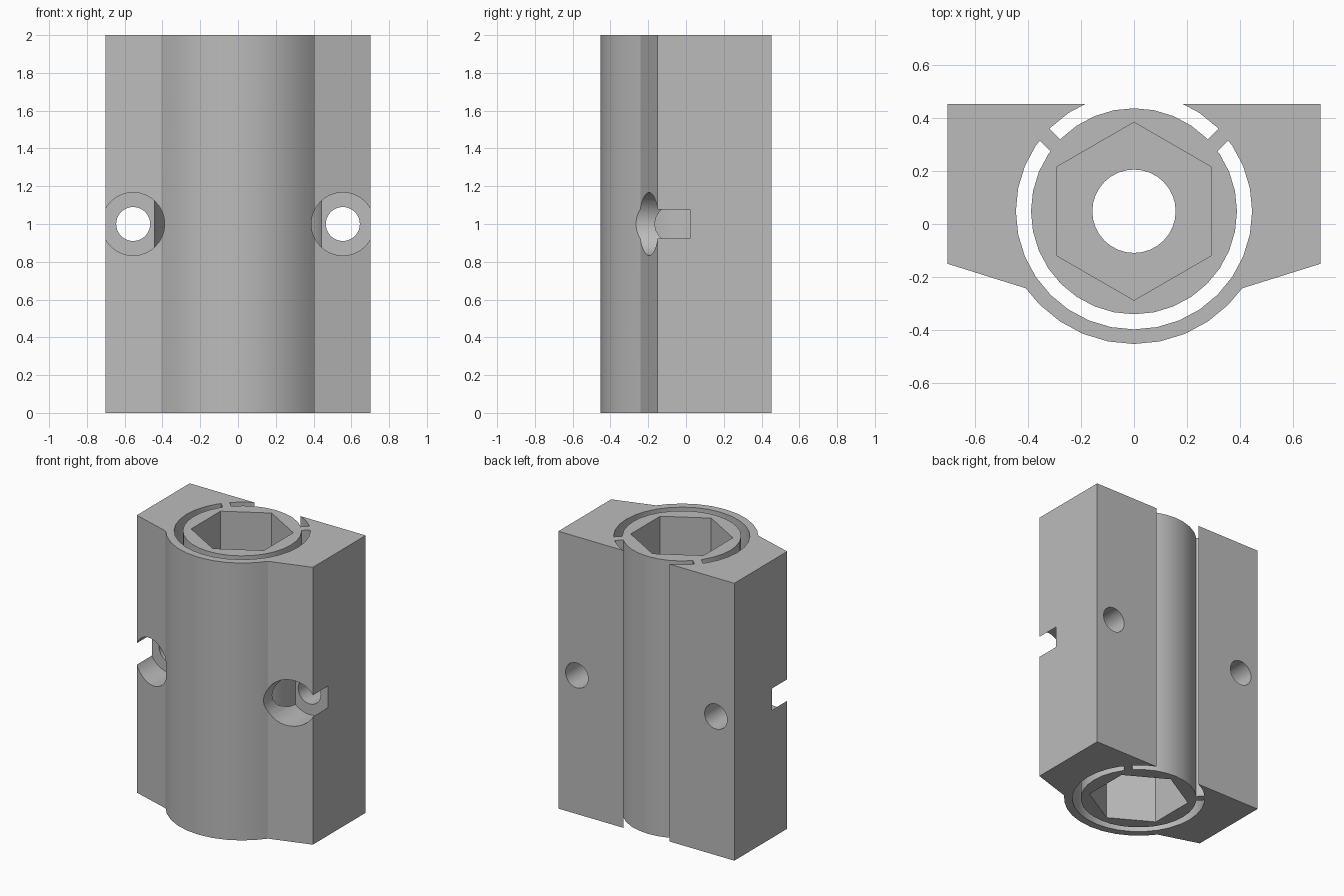
import bpy, bmesh, math

if "Cube" in bpy.data.objects:
    bpy.data.objects.remove(bpy.data.objects["Cube"])

HEIGHT, AXIS_Y, BACK = 2.0, 0.048, 0.452
SEGMENTS = 32

grey = bpy.data.materials.new("plain grey")
grey.use_nodes = True
grey.diffuse_color = (0.5, 0.5, 0.5, 1)
grey.node_tree.nodes["Principled BSDF"].inputs["Base Color"].default_value = (0.5, 0.5, 0.5, 1)


def prism(name, points, z0, z1):
    """Extrude a flat outline from z0 to z1."""
    bm = bmesh.new()
    face = bm.faces.new([bm.verts.new((x, y, z0)) for x, y in points])
    top = bmesh.ops.extrude_face_region(bm, geom=[face])["geom"]
    bmesh.ops.translate(bm, vec=(0, 0, z1 - z0),
                        verts=[v for v in top if isinstance(v, bmesh.types.BMVert)])
    bmesh.ops.recalc_face_normals(bm, faces=bm.faces)
    mesh = bpy.data.meshes.new(name)
    bm.to_mesh(mesh)
    bm.free()
    mesh.materials.append(grey)
    obj = bpy.data.objects.new(name, mesh)
    bpy.context.collection.objects.link(obj)
    return obj


def circle(radius, sides=SEGMENTS, cx=0, cy=AXIS_Y):
    """Outline of a regular polygon with a vertex at its top."""
    steps = [math.tau * i / sides + math.pi / 2 for i in range(sides)]
    return [(cx + radius * math.cos(a), cy + radius * math.sin(a)) for a in steps]


def cut(target, cutter):
    """Subtract the cutter from the target, then discard it."""
    mod = target.modifiers.new("cut", "BOOLEAN")
    mod.operation, mod.solver, mod.object = "DIFFERENCE", "EXACT", cutter
    bpy.context.view_layer.objects.active = target
    bpy.ops.object.modifier_apply(modifier=mod.name)
    bpy.data.objects.remove(cutter)


# Body: rectangular flanges with a round belly at the front
belly = [(0.5 * math.sin(math.tau * i / SEGMENTS),
          AXIS_Y - 0.5 * math.cos(math.tau * i / SEGMENTS)) for i in range(-4, 5)]
outline = [(-0.702, BACK), (-0.702, -0.15), (-0.408, -0.242), *belly,
           (0.408, -0.242), (0.702, -0.15), (0.702, BACK)]
body = prism("clamp_body", outline, 0, HEIGHT)

# Ring slot around the inner tube, interrupted by two diagonal webs
slot = prism("slot_cutter", circle(0.445), -0.1, HEIGHT + 0.1)
cut(slot, prism("slot_core", circle(0.388), -0.2, HEIGHT + 0.2))
for side in (-1, 1):
    web = [(side * x, y) for x, y in
           [(0.22, 0.18), (0.18, 0.22), (0.43, 0.47), (0.47, 0.43)]]
    cut(slot, prism("web_cutter", web, -0.2, HEIGHT + 0.2))
cut(body, slot)

# Central bore with a hexagonal socket at each end
cut(body, prism("bore_cutter", circle(0.157), -0.1, HEIGHT + 0.1))
for z0, z1 in ((-0.1, 0.5), (HEIGHT - 0.5, HEIGHT + 0.1)):
    cut(body, prism("socket_cutter", circle(0.335, 6), z0, z1))

# Bolt holes with front counterbores that break through the flange sides
for side in (-1, 1):
    for radius, start, end in ((0.09, -0.6, 0.6), (0.167, -0.6, 0.022)):
        # Outline is drawn flat, then turned so it runs along y
        bolt = prism("bolt_cutter", circle(radius, SEGMENTS, side * 0.555, 0), -end, -start)
        bolt.rotation_euler.x = math.pi / 2
        bolt.location.z = HEIGHT / 2
        bpy.context.view_layer.update()
        cut(body, bolt)

# Smooth round walls, sharp corners
bpy.ops.object.select_all(action="DESELECT")
body.select_set(True)
bpy.context.view_layer.objects.active = body
bpy.ops.object.shade_smooth_by_angle(angle=math.radians(20))
